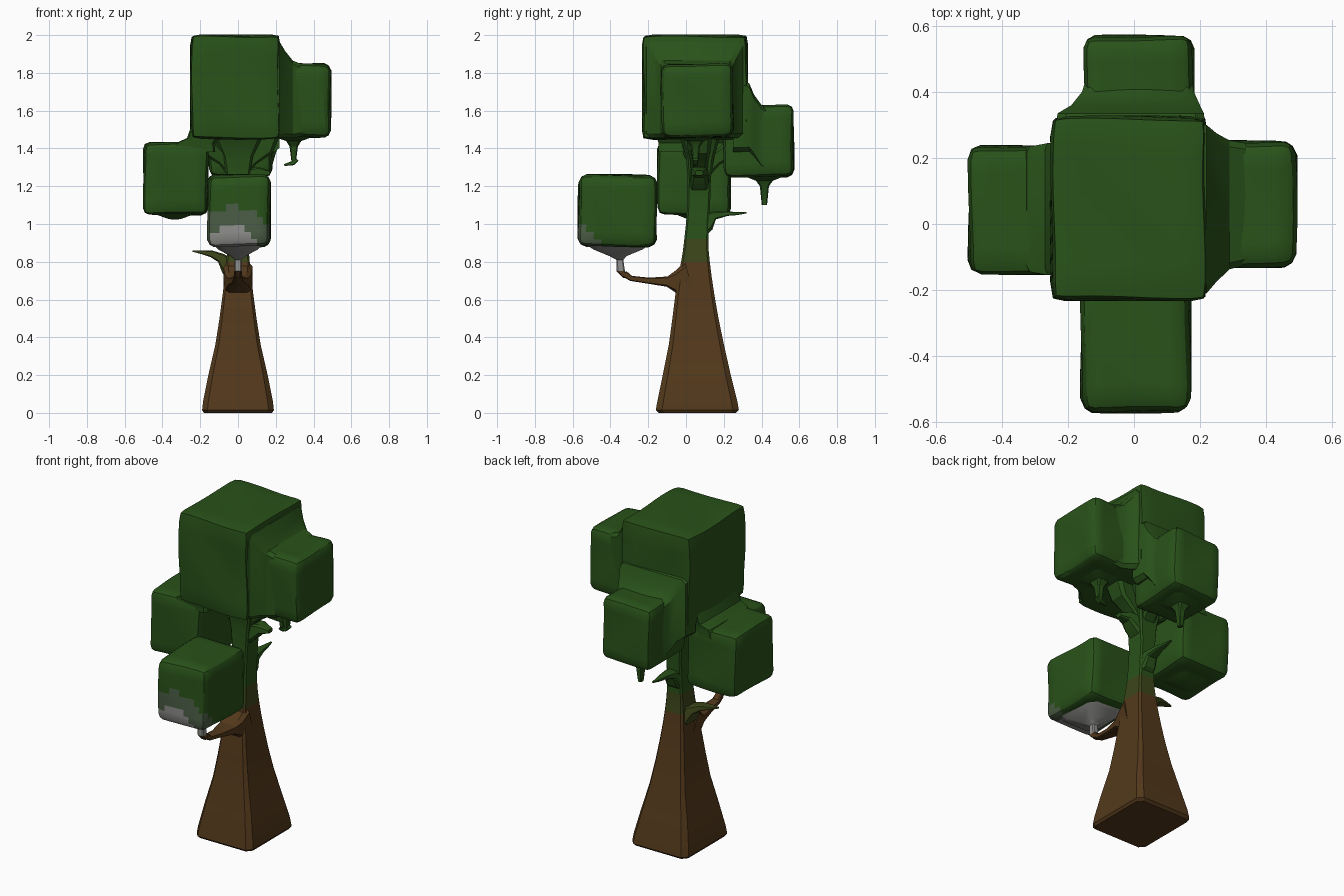
import bpy, bmesh, math, random
from mathutils import Vector

random.seed(4)
X, Y, Z = Vector((1, 0, 0)), Vector((0, 1, 0)), Vector((0, 0, 1))


def material(name, rgb):
    m = bpy.data.materials.new(name)
    m.diffuse_color = (*rgb, 1)
    return m


MATS = [
    material("leaf_green", (0.022, 0.085, 0.010)),
    material("bark_brown", (0.085, 0.040, 0.011)),
    material("mossy_bark", (0.045, 0.060, 0.010)),
    material("dusty_leaf", (0.07, 0.11, 0.06)),
    material("dusty_grey", (0.28, 0.28, 0.27)),
]
GREEN, BROWN, MOSS, DUSTY, GREY = range(5)


def finish(name, bm, pick):
    """Turn a bmesh into an object; pick(face centre) gives the material index."""
    bmesh.ops.recalc_face_normals(bm, faces=bm.faces)
    for f in bm.faces:
        f.material_index = pick(f.calc_center_median())
    me = bpy.data.meshes.new(name)
    bm.to_mesh(me)
    bm.free()
    for m in MATS:
        me.materials.append(m)
    ob = bpy.data.objects.new(name, me)
    bpy.context.collection.objects.link(ob)
    bpy.context.view_layer.objects.active = ob
    ob.select_set(True)
    bpy.ops.object.shade_smooth_by_angle(angle=math.radians(28))
    ob.select_set(False)
    return ob


def leaf_block(name, lo, hi, r, pick=lambda c: GREEN, wobble=0.004):
    """Slightly uneven cube with rounded edges."""
    lo, hi = Vector(lo), Vector(hi)
    mid, half = (lo + hi) / 2, (hi - lo) / 2
    bm = bmesh.new()
    bmesh.ops.create_cube(bm, size=2)
    bmesh.ops.subdivide_edges(bm, edges=bm.edges[:], cuts=9, use_grid_fill=True)
    for v in bm.verts:
        p = Vector([v.co[i] * half[i] for i in range(3)])
        core = Vector([max(-half[i] + r, min(half[i] - r, p[i])) for i in range(3)])
        p = core + (p - core).normalized() * r
        # gentle hand-made waviness
        q = (p + mid) * 11
        p += Vector((math.sin(q.y + q.z), math.sin(q.x + q.z), math.sin(q.x + q.y))) * wobble
        v.co = mid + p
    return finish(name, bm, pick)


def loft(name, path, u, v=None, chamfer=0.3, pick=lambda c: GREEN):
    """Chamfered square section swept along (x, y, z, half_u, half_v) points."""
    bm = bmesh.new()
    pts = [Vector(p[:3]) for p in path]
    rings = []
    for i, p in enumerate(path):
        t = (pts[min(i + 1, len(pts) - 1)] - pts[max(i - 1, 0)]).normalized()
        w = v if v else t.cross(u).normalized()
        c = 1 - chamfer
        shape = [(1, -c), (1, c), (c, 1), (-c, 1), (-1, c), (-1, -c), (-c, -1), (c, -1)]
        rings.append([bm.verts.new(pts[i] + u * p[3] * a + w * p[4] * b) for a, b in shape])
    for a, b in zip(rings, rings[1:]):
        for i in range(8):
            j = (i + 1) % 8
            bm.faces.new((a[i], a[j], b[j], b[i]))
    bm.faces.new(rings[0])
    bm.faces.new(rings[-1])
    return finish(name, bm, pick)


def bark(c):
    return BROWN if c.z < 0.83 else MOSS if c.z < 0.93 else GREEN


def dust(c):
    d = (c - Vector((-0.03, -0.57, 0.87))).length
    return GREY if d < 0.13 else DUSTY if d < 0.22 else GREEN


# Trunk: square, tapering, flaring into the crown
loft("trunk", [
    (0, .06, 0, .18, .205), (0, .06, .015, .19, .22), (0, .06, .06, .185, .212),
    (0, .057, .20, .157, .18), (0, .055, .36, .12, .146), (0, .05, .50, .098, .122),
    (0, .047, .62, .082, .104), (0, .048, .72, .07, .088), (0, .05, .80, .062, .076),
    (0, .052, .86, .057, .068), (0, .055, .92, .052, .064), (0, .06, 1.0, .05, .06),
    (0, .068, 1.12, .05, .06), (0, .07, 1.25, .06, .062), (0, .075, 1.36, .08, .075),
    (0, .075, 1.44, .12, .10), (0, .075, 1.48, .14, .12)], X, Y, 0.15, bark)

# Foliage blocks
leaf_block("crown_block", (-.25, -.23, 1.45), (.22, .325, 2.0), .028)
leaf_block("right_block", (.17, -.13, 1.46), (.492, .25, 1.85), .045)
leaf_block("left_block", (-.50, -.15, 1.05), (-.16, .235, 1.43), .035)
leaf_block("back_block", (-.15, .20, 1.25), (.18, .57, 1.63), .04)
leaf_block("front_block", (-.16, -.57, .88), (.17, -.155, 1.26), .045, dust)

# Sloping joins between the crown and its neighbours
loft("right_join", [(.17, .045, 1.71, .26, .26), (.22, .045, 1.71, .255, .255),
                    (.25, .05, 1.685, .225, .23), (.29, .058, 1.66, .195, .205),
                    (.34, .06, 1.655, .185, .19)], Y, Z, 0.1)
loft("back_join", [(-.01, .25, 1.58, .23, .20), (-.01, .335, 1.565, .222, .18),
                   (.005, .36, 1.52, .195, .165), (.012, .40, 1.46, .17, .17),
                   (.015, .44, 1.44, .16, .17)], X, Z, 0.12)
loft("left_join", [(-.23, .045, 1.38, .11, .19), (-.225, .045, 1.43, .10, .19),
                   (-.19, .045, 1.455, .08, .20), (-.16, .045, 1.54, .08, .20)], X, Y, 0.1)

# Front branch reaching out, then up into the front block
loft("front_branch", [
    (0, .02, .71, .078, .095), (0, -.05, .69, .07, .062), (0, -.10, .695, .055, .027),
    (0, -.20, .70, .034, .016), (0, -.29, .712, .024, .014), (0, -.325, .735, .02, .018)],
    X, None, 0.3, lambda c: BROWN)
loft("front_stem", [
    (0, -.315, .715, .014, .018), (0, -.345, .75, .02, .022), (0, -.35, .81, .018, .018),
    (0, -.36, .83, .04, .045), (0, -.36, .865, .105, .13), (0, -.36, .90, .14, .18)],
    X, Y, 0.3, lambda c: BROWN if c.z < .76 else GREY)

# Broken stubs on the left, back and right of the trunk
loft("left_stub", [
    (0, .05, .74, .06, .05), (-.05, .05, .775, .06, .048), (-.09, .045, .82, .045, .026),
    (-.14, .04, .842, .03, .018), (-.19, .035, .85, .02, .01), (-.24, .03, .857, .006, .004)],
    Y, None, 0.3, lambda c: MOSS)
loft("back_stub", [
    (0, .06, .98, .05, .06), (0, .11, 1.01, .045, .05), (0, .15, 1.045, .035, .022),
    (0, .22, 1.055, .022, .012), (0, .27, 1.055, .014, .008), (0, .32, 1.06, .005, .004)], X)
loft("right_stub", [
    (0, .07, 1.20, .055, .05), (.06, .07, 1.25, .05, .05), (.11, .07, 1.275, .04, .028),
    (.17, .07, 1.27, .02, .012)], Y)

# Limbs spreading beneath the crown
for name, x, y, axis in [("left_limb", -.15, .04, Y), ("right_limb", .14, .07, Y),
                         ("back_limb", .02, .24, X)]:
    loft(name, [(0, .07, 1.26, .05, .045), (x * .5, .07 + (y - .07) * .5, 1.34, .045, .035),
                (x, y, 1.40, .06, .05), (x * 1.15, y, 1.50, .07, .07)], axis)

# Little stems hanging under the blocks
for name, x, y, z, drop in [("right_stem", .295, .05, 1.475, .145),
                            ("back_stem", .015, .415, 1.265, .165),
                            ("left_stem", -.335, .045, 1.065, .04)]:
    loft(name, [(x, y, z, .13, .13), (x, y, z - .018, .09, .09), (x, y, z - .036, .04, .045),
                (x, y, z - min(drop, .065), .022, .024), (x, y, z - drop, .012, .014)],
         X, Y)
loft("right_stem_hook", [(.31, .05, 1.345, .014, .014), (.29, .05, 1.322, .014, .012),
                         (.245, .05, 1.312, .006, .005)], Y)
